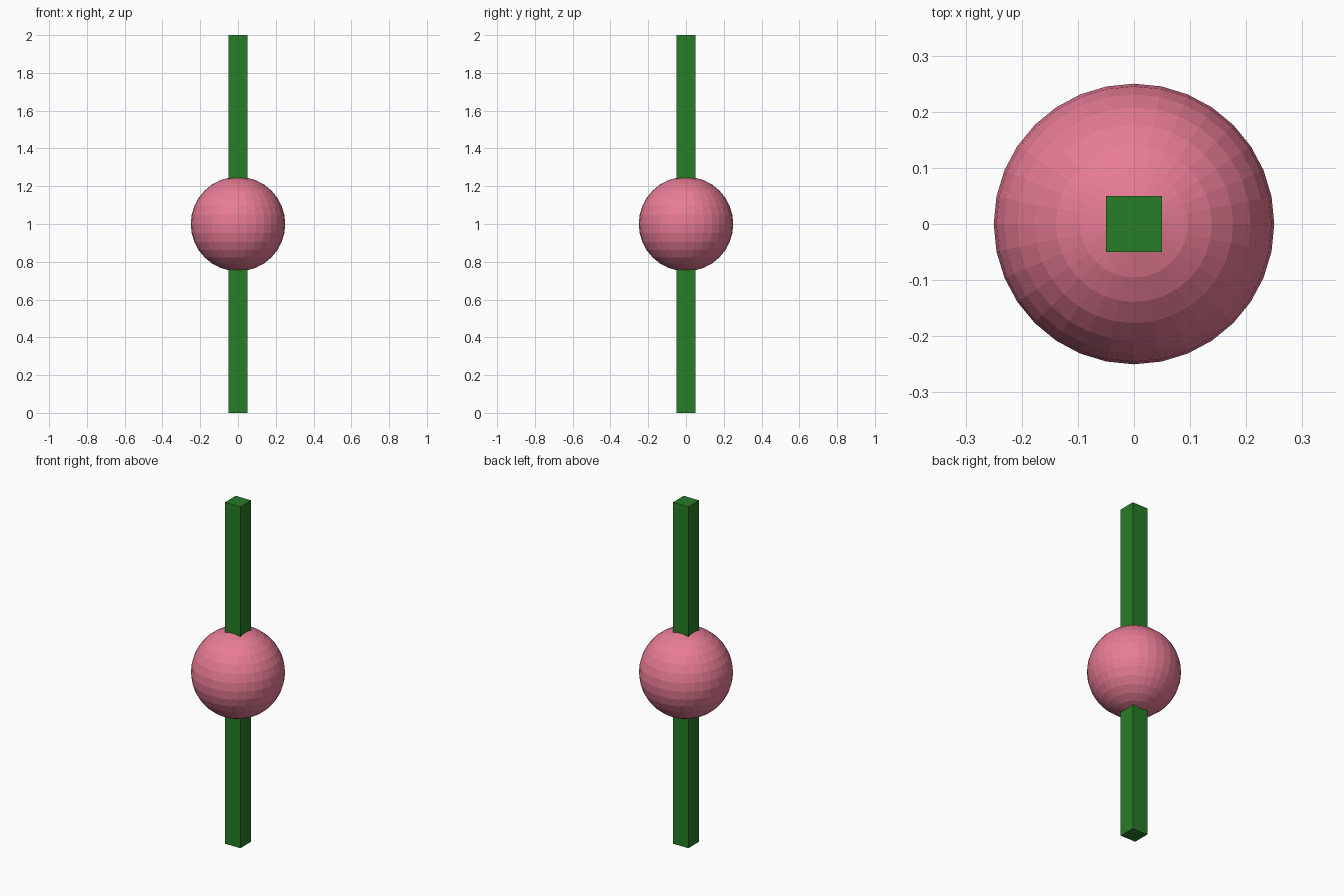
import bpy

if "Cube" in bpy.data.objects:
    bpy.data.objects.remove(bpy.data.objects["Cube"])


def paint(obj, name, color):
    mat = bpy.data.materials.new(name)
    mat.diffuse_color = color
    mat.use_nodes = True
    mat.node_tree.nodes["Principled BSDF"].inputs["Base Color"].default_value = mat.diffuse_color
    obj.data.materials.append(mat)


# Square post, full height
bpy.ops.mesh.primitive_cube_add(size=1, location=(0, 0, 1))
post = bpy.context.object
post.name = "post"
post.scale = (0.1, 0.1, 2)
bpy.ops.object.transform_apply(location=False, rotation=False, scale=True)
paint(post, "green", (0.02, 0.2, 0.02, 1))

# Flat-faced ball around the middle of the post
bpy.ops.mesh.primitive_uv_sphere_add(segments=32, ring_count=16, radius=0.25, location=(0, 0, 1))
ball = bpy.context.object
ball.name = "ball"
paint(ball, "pink", (0.8, 0.2, 0.3, 1))
